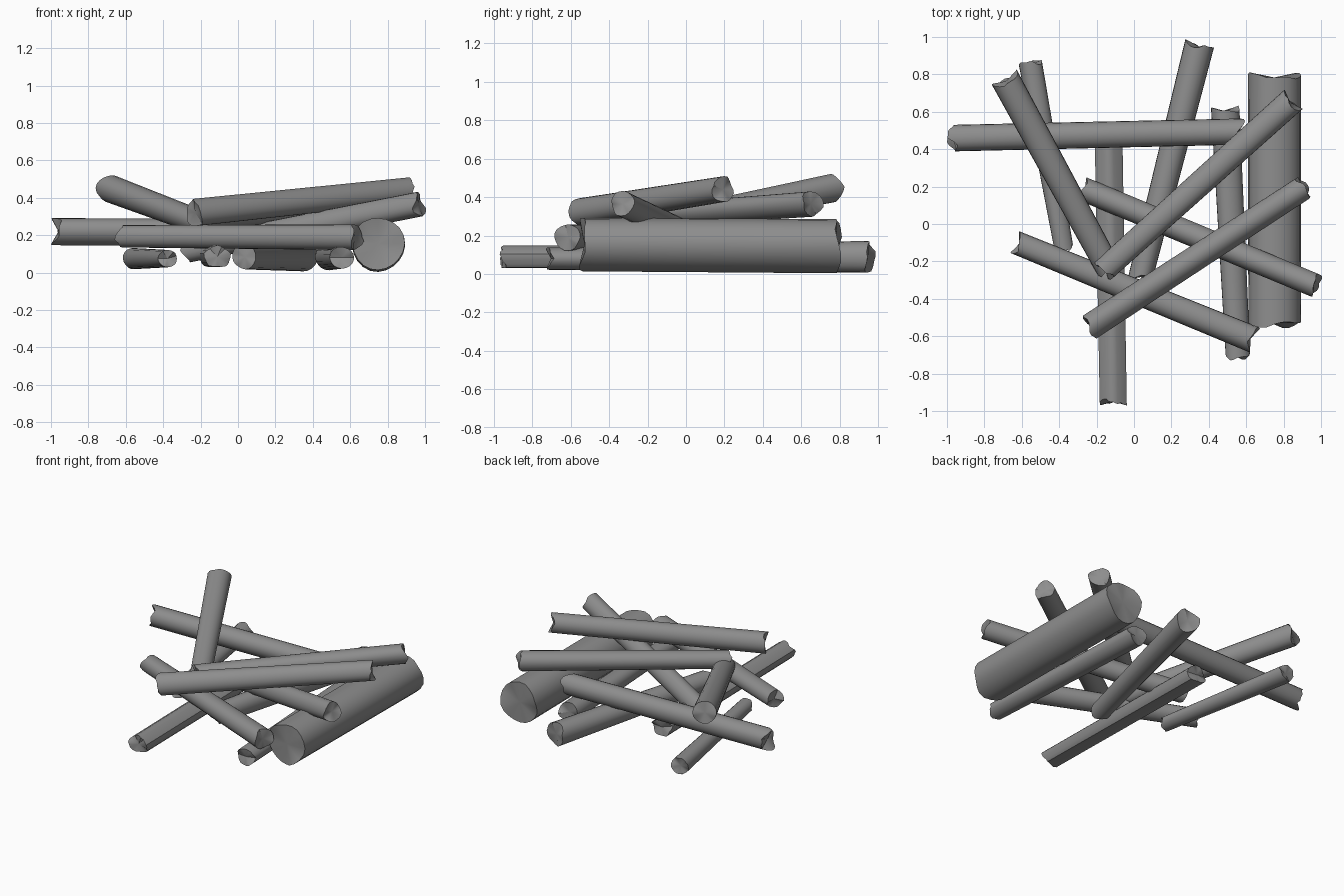
import bpy, bmesh, math, random
from mathutils import Vector

if "Cube" in bpy.data.objects:
    bpy.data.objects.remove(bpy.data.objects["Cube"])

random.seed(4)
SIDES = 20

# dark weathered wood
wood = bpy.data.materials.new("dark_wood")
wood.diffuse_color = (0.27, 0.27, 0.27, 1)
wood.use_nodes = True
wood.node_tree.nodes["Principled BSDF"].inputs["Base Color"].default_value = wood.diffuse_color


def log(name, a, b, ra, rb, flat=1.0, jag=0.022, flute=0.0):
    """Tapered log from a to b with ragged broken ends."""
    a, b = Vector(a), Vector(b)
    axis = (b - a).normalized()
    side = axis.cross(Vector((0, 0, 1))).normalized()
    up = side.cross(axis)
    p1, p2, p3 = (random.uniform(0, 6.28) for _ in range(3))
    bm = bmesh.new()
    rings = []
    for t in (0, 0.35, 0.7, 1):
        centre, r = a.lerp(b, t), ra + (rb - ra) * t
        ring = []
        for i in range(SIDES):
            g = math.tau * i / SIDES
            # slightly irregular outline, with optional bark grooves
            k = 1 + 0.025 * math.sin(2 * g + p1) + 0.02 * math.sin(3 * g + p2)
            k += flute * math.cos(5 * g + p3)
            rag = 0
            if t in (0, 1):
                rag = jag * (0.6 * math.sin(2 * g + p2 + 2 * t)
                             + 0.3 * math.sin(4 * g + p3 + t)
                             + random.uniform(-0.2, 0.2))
            ring.append(bm.verts.new(centre + axis * rag + side * (r * k * math.cos(g))
                                     + up * (r * k * flat * math.sin(g))))
        rings.append(ring)
    for lo, hi in zip(rings, rings[1:]):
        for i in range(SIDES):
            j = (i + 1) % SIDES
            bm.faces.new((lo[i], lo[j], hi[j], hi[i]))
    # broken end caps, dished slightly inwards
    for ring, p, d in ((rings[0], a, 1), (rings[-1], b, -1)):
        c = bm.verts.new(p + axis * d * jag * 0.3)
        for i in range(SIDES):
            bm.faces.new((ring[i], ring[(i + 1) % SIDES], c))
    bmesh.ops.recalc_face_normals(bm, faces=bm.faces)
    me = bpy.data.meshes.new(name)
    bm.to_mesh(me)
    bm.free()
    me.materials.append(wood)
    ob = bpy.data.objects.new(name, me)
    bpy.context.collection.objects.link(ob)
    bpy.context.view_layer.objects.active = ob
    bpy.ops.object.select_all(action='DESELECT')
    ob.select_set(True)
    bpy.ops.object.shade_smooth_by_angle(angle=math.radians(40))


# logs lying on the ground
log("thick_log", (0.75, -0.535, 0.155), (0.75, 0.79, 0.147), 0.137, 0.139, 1.04)
log("ground_log_right", (0.555, -0.71, 0.08), (0.487, 0.61, 0.08), 0.065, 0.075, 0.9)
log("ground_log_middle", (0.035, -0.29, 0.085), (0.35, 0.955, 0.09), 0.066, 0.081)
log("ground_log_left", (-0.375, -0.135, 0.075), (-0.555, 0.86, 0.075), 0.05, 0.061, 0.95)
log("grooved_log", (-0.11, -0.955, 0.085), (-0.135, 0.47, 0.085), 0.073, 0.075, 0.77, flute=0.07)
# logs resting across them
log("cross_log_back", (-0.97, 0.46, 0.22), (0.57, 0.495, 0.215), 0.07, 0.069, 1.05, jag=0.035)
log("cross_log_front", (-0.62, -0.105, 0.195), (0.63, -0.615, 0.19), 0.061, 0.07)
log("sloping_log", (-0.27, 0.185, 0.12), (0.97, -0.33, 0.365), 0.066, 0.065)
# leaning logs on top
log("leaning_log_left", (-0.14, -0.23, 0.245), (-0.685, 0.77, 0.45), 0.066, 0.076)
log("leaning_log_back", (-0.16, -0.245, 0.30), (0.84, 0.655, 0.365), 0.065, 0.072, 0.9)
log("leaning_log_front", (-0.235, -0.55, 0.32), (0.91, 0.195, 0.44), 0.072, 0.066)
